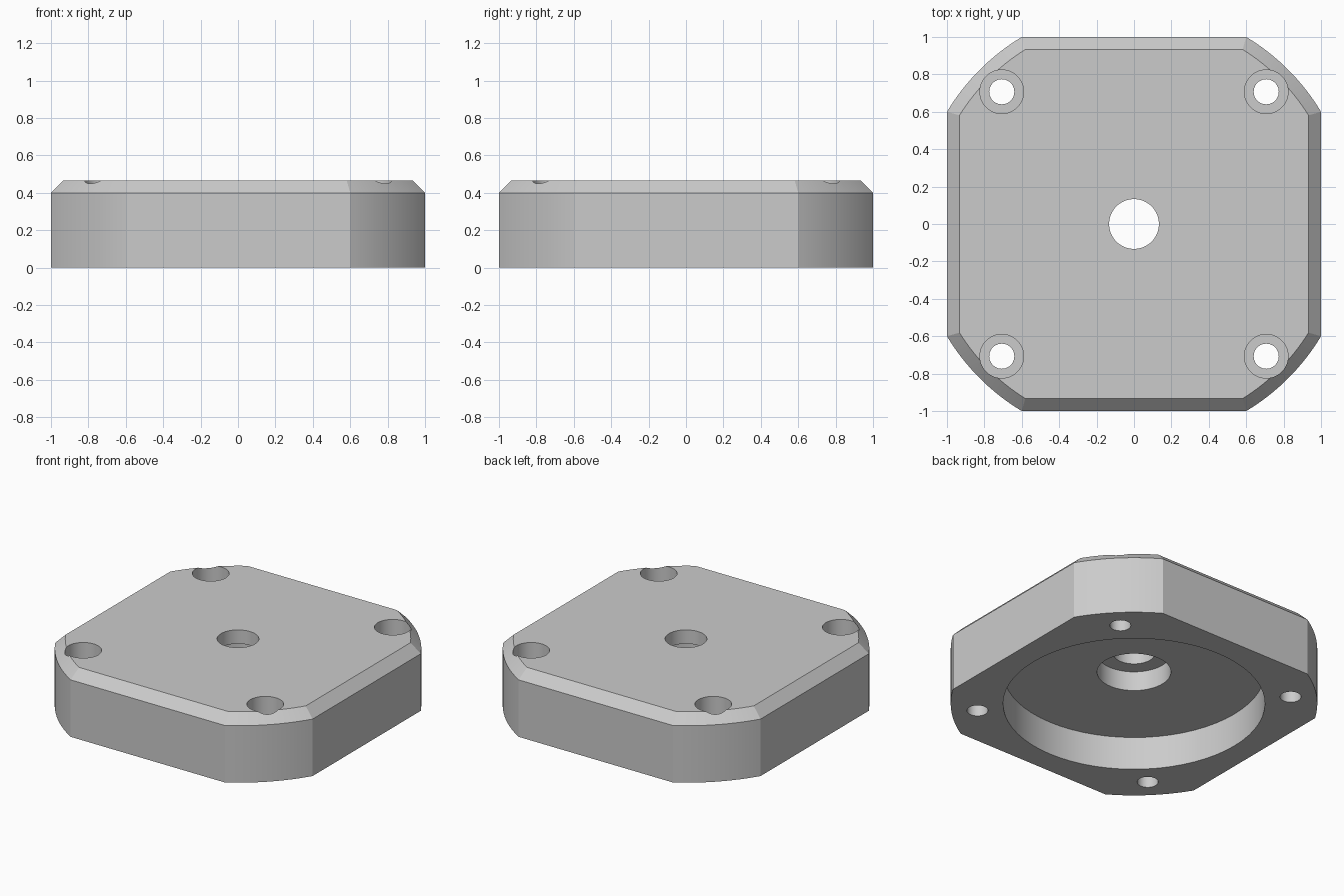
import bpy, bmesh, math

cube = bpy.data.objects.get("Cube")
if cube:
    bpy.data.objects.remove(cube, do_unlink=True)

HEIGHT, CHAMFER = 0.467, 0.067
CORNER_R = math.hypot(1, 0.6)

grey = bpy.data.materials.new("plain grey")
grey.use_nodes = True
colour = (0.6, 0.6, 0.6, 1)
grey.diffuse_color = colour
grey.node_tree.nodes["Principled BSDF"].inputs["Base Color"].default_value = colour


def outline(half, radius, steps=16):
    """Square with sides at +-half, its corners rounded by one centred circle."""
    start = math.acos(half / radius)
    sweep = math.pi / 2 - 2 * start
    angles = [q * math.pi / 2 + start + sweep * i / steps
              for q in range(4) for i in range(steps + 1)]
    return [(radius * math.cos(a), radius * math.sin(a)) for a in angles]


def circle(radius, x, y, steps=64):
    angles = [2 * math.pi * i / steps for i in range(steps)]
    return [(x + radius * math.cos(a), y + radius * math.sin(a)) for a in angles]


def loft(name, sections):
    """Closed solid through stacked (z, outline) sections."""
    bm = bmesh.new()
    rings = [[bm.verts.new((x, y, z)) for x, y in pts] for z, pts in sections]
    for low, high in zip(rings, rings[1:]):
        for i in range(len(low)):
            j = (i + 1) % len(low)
            bm.faces.new((low[i], low[j], high[j], high[i]))
    bm.faces.new(rings[0][::-1])
    bm.faces.new(rings[-1])
    bmesh.ops.recalc_face_normals(bm, faces=bm.faces)
    mesh = bpy.data.meshes.new(name)
    bm.to_mesh(mesh)
    bm.free()
    mesh.materials.append(grey)
    obj = bpy.data.objects.new(name, mesh)
    bpy.context.collection.objects.link(obj)
    return obj


def stepped_bore(name, x, y, profile):
    return loft(name, [(z, circle(r, x, y)) for r, z in profile])


# Flange body with a chamfered top edge
body = loft("flange_plate", [
    (0, outline(1, CORNER_R)),
    (HEIGHT - CHAMFER, outline(1, CORNER_R)),
    (HEIGHT, outline(1 - CHAMFER, CORNER_R - CHAMFER)),
])

# Central recess, bearing pocket and shaft hole
cutters = [stepped_bore("centre_bore_cutter", 0, 0, [
    (0.833, -0.1), (0.833, 0.233), (0.235, 0.233),
    (0.235, 0.37), (0.133, 0.37), (0.133, 0.6)])]

# Counterbored screw holes in the four corners
for sx in (-1, 1):
    for sy in (-1, 1):
        cutters.append(stepped_bore("screw_hole_cutter", sx * 0.707, sy * 0.707, [
            (0.067, -0.1), (0.067, 0.267), (0.117, 0.267), (0.117, 0.6)]))

bpy.context.view_layer.objects.active = body
for cutter in cutters:
    cutter.hide_render = True
    cut = body.modifiers.new("cut", "BOOLEAN")
    cut.operation, cut.solver, cut.object = "DIFFERENCE", "EXACT", cutter
    bpy.ops.object.modifier_apply(modifier=cut.name)
for cutter in cutters:
    bpy.data.objects.remove(cutter, do_unlink=True)

# Smooth curved walls, sharp edges kept
bpy.ops.object.select_all(action="DESELECT")
body.select_set(True)
bpy.ops.object.shade_smooth_by_angle(angle=math.radians(20))
